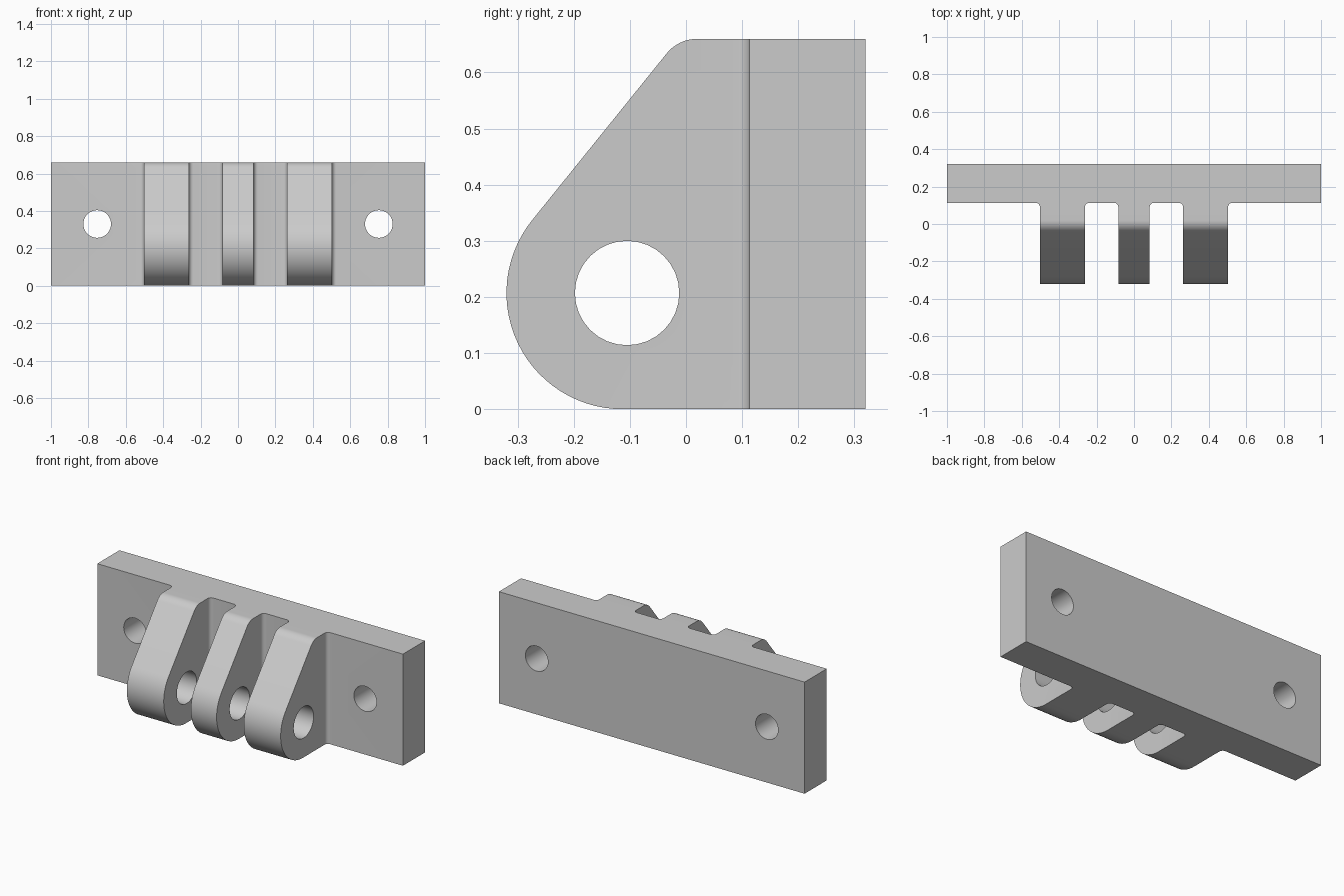
import bpy, bmesh
from math import cos, sin, radians, pi
from mathutils import Vector, Matrix

cube = bpy.data.objects.get("Cube")
if cube:
    bpy.data.objects.remove(cube, do_unlink=True)

BACK, FRONT, HEIGHT = 0.32, 0.113, 0.66
FILLET = 0.022
PIN = (-0.105, 0.207)

grey = bpy.data.materials.new("plain grey")
grey.use_nodes = True
colour = (0.6, 0.6, 0.6, 1)
grey.diffuse_color = colour
grey.node_tree.nodes["Principled BSDF"].inputs["Base Color"].default_value = colour


def arc(cx, cy, r, start, end, steps):
    angles = [radians(start + (end - start) * i / steps) for i in range(steps + 1)]
    return [(cx + r * cos(a), cy + r * sin(a)) for a in angles]


def prism(name, points, direction):
    """Extrude a closed outline of 3D points along a direction."""
    bm = bmesh.new()
    face = bm.faces.new([bm.verts.new(p) for p in points])
    top = bmesh.ops.extrude_face_region(bm, geom=[face])["geom"]
    verts = [v for v in top if isinstance(v, bmesh.types.BMVert)]
    bmesh.ops.translate(bm, vec=direction, verts=verts)
    bmesh.ops.recalc_face_normals(bm, faces=bm.faces)
    return add_object(name, bm)


def cylinder(name, radius, depth, location, axis):
    bm = bmesh.new()
    turn = Matrix.Rotation(pi / 2, 4, axis)
    bmesh.ops.create_cone(bm, cap_ends=True, segments=32, radius1=radius, radius2=radius,
                          depth=depth, matrix=Matrix.Translation(location) @ turn)
    return add_object(name, bm)


def add_object(name, bm):
    mesh = bpy.data.meshes.new(name)
    bm.to_mesh(mesh)
    bm.free()
    mesh.materials.append(grey)
    obj = bpy.data.objects.new(name, mesh)
    bpy.context.collection.objects.link(obj)
    return obj


def combine(target, cutter, operation):
    mod = target.modifiers.new(cutter.name, 'BOOLEAN')
    mod.operation, mod.object, mod.solver = operation, cutter, 'EXACT'
    bpy.context.view_layer.objects.active = target
    bpy.ops.object.modifier_apply(modifier=mod.name)
    bpy.data.objects.remove(cutter, do_unlink=True)


# Plan outline: back plate with three lugs, filleted at their roots
plan = [(1, BACK), (-1, BACK), (-1, FRONT)]
for left, right in [(-0.503, -0.262), (-0.084, 0.084), (0.262, 0.503)]:
    plan += arc(left - FILLET, FRONT - FILLET, FILLET, 90, 0, 6)
    plan += [(left, -0.4), (right, -0.4)]
    plan += arc(right + FILLET, FRONT - FILLET, FILLET, 180, 90, 6)
plan.append((1, FRONT))
bracket = prism("hinge_bracket", [(x, y, -0.1) for x, y in plan], Vector((0, 0, 1)))

# Side outline: round nose, sloping face and rounded top shoulder
slope = 141
side = [(BACK + 0.1, HEIGHT), (BACK + 0.1, 0)]
side += arc(-0.113, 0.207, 0.207, 270, slope, 28)
side += arc(0.02, HEIGHT - 0.07, 0.07, slope, 90, 10)
outline = prism("side_outline", [(-1.1, y, z) for y, z in side], Vector((2.2, 0, 0)))
combine(bracket, outline, 'INTERSECT')

# Pin bore through the lugs and two bolt holes through the plate
combine(bracket, cylinder("pin_bore", 0.093, 1.5, (0, *PIN), 'Y'), 'DIFFERENCE')
for x in (-0.753, 0.753):
    combine(bracket, cylinder("bolt_hole", 0.074, 1, (x, 0.2, HEIGHT / 2), 'X'), 'DIFFERENCE')

bpy.ops.object.select_all(action='DESELECT')
bracket.select_set(True)
bpy.context.view_layer.objects.active = bracket
bpy.ops.object.shade_smooth_by_angle(angle=radians(30))
